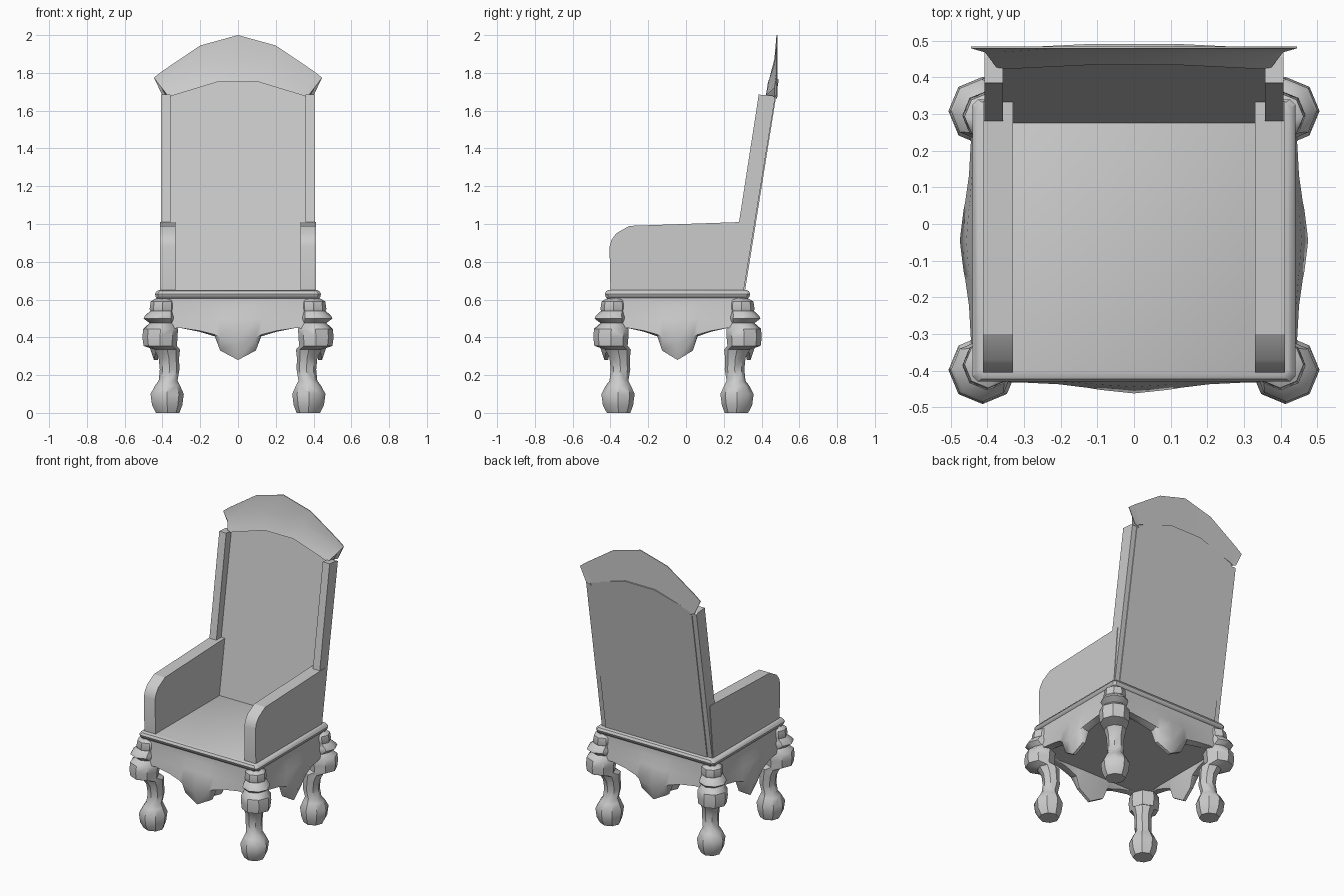
import bpy, bmesh, math
from mathutils import Vector

if "Cube" in bpy.data.objects:
    bpy.data.objects.remove(bpy.data.objects["Cube"])

CY = -0.045  # centre of the seat base in depth


def make(name, verts, faces, smooth=None):
    me = bpy.data.meshes.new(name)
    me.from_pydata([tuple(v) for v in verts], [], faces)
    bm = bmesh.new()
    bm.from_mesh(me)
    bmesh.ops.remove_doubles(bm, verts=bm.verts, dist=0.0005)
    bmesh.ops.recalc_face_normals(bm, faces=bm.faces)
    bm.to_mesh(me)
    bm.free()
    ob = bpy.data.objects.new(name, me)
    bpy.context.collection.objects.link(ob)
    if smooth:
        bpy.ops.object.select_all(action='DESELECT')
        ob.select_set(True)
        bpy.context.view_layer.objects.active = ob
        bpy.ops.object.shade_smooth_by_angle(angle=math.radians(smooth))
    return ob


def loft(name, rings, cyclic=True, caps=True, smooth=None):
    n = len(rings[0])
    verts = [v for r in rings for v in r]
    faces = []
    for i in range(len(rings) - 1):
        for j in range(n if cyclic else n - 1):
            k = (j + 1) % n
            faces.append((i * n + j, i * n + k, (i + 1) * n + k, (i + 1) * n + j))
    if caps:
        faces += [tuple(range(n)), tuple(range((len(rings) - 1) * n, len(rings) * n))]
    return make(name, verts, faces, smooth)


def side_slab(name, profile, x0, x1, smooth=None):
    """Extrude a (y, z) profile along x."""
    return loft(name, [[(x, y, z) for y, z in profile] for x in (x0, x1)], smooth=smooth)


def rect_ring(hx, hy, z, c=0.015):
    """Rectangle with clipped corners."""
    pts = [(hx, -hy + c), (hx, hy - c), (hx - c, hy), (-hx + c, hy),
           (-hx, hy - c), (-hx, -hy + c), (-hx + c, -hy), (hx - c, -hy)]
    return [(x, y + CY, z) for x, y in pts]


# Seat with rounded moulding, and the solid base under it
loft("seat", [rect_ring(0.425, 0.37, 0.605), rect_ring(0.435, 0.38, 0.613),
              rect_ring(0.44, 0.385, 0.63), rect_ring(0.43, 0.377, 0.645),
              rect_ring(0.42, 0.367, 0.65)], smooth=35)
loft("seat_base", [rect_ring(0.40, 0.345, 0.45), rect_ring(0.42, 0.36, 0.608)])

# Arms and upright wings, one pair each
arm = [(-0.40, 0.645), (-0.405, 0.88), (-0.395, 0.915), (-0.37, 0.95), (-0.30, 0.99),
       (0.28, 1.01), (0.335, 1.01), (0.30, 0.645)]
wing = [(0.225, 0.645), (0.28, 1.005), (0.385, 1.685), (0.455, 1.68), (0.472, 1.67), (0.305, 0.645)]
for s, side in ((-1, "left"), (1, "right")):
    side_slab(side + "_arm", arm, s * 0.33, s * 0.412, smooth=25)
    side_slab(side + "_wing", wing, s * 0.357, s * 0.408)

# Leaning back panel with a shallow arched top
arch = [(-0.375, 0.65), (-0.375, 1.685), (-0.11, 1.765), (0.11, 1.765), (0.375, 1.685), (0.375, 0.65)]


def lean(z, y0):
    return y0 + (z - 0.65) * 0.16


loft("back_panel", [[(x, lean(z, y0), z) for x, z in arch] for y0 in (0.275, 0.313)])

# Crest: a flared shell rising from the arch to a thin peaked edge
half_out = [(0.40, 1.68), (0.445, 1.775), (0.40, 1.81), (0.20, 1.945)]
half_arch = [(0.365, 1.675), (0.375, 1.683), (0.36, 1.695), (0.11, 1.77)]
outline = [(-x, z) for x, z in half_out] + [(0, 2.0)] + half_out[::-1]
inner = [(-x, z) for x, z in half_arch] + [(0, 1.77)] + half_arch[::-1]
lip = [(x * 0.985, lean(z, 0.255), z - 0.018) for x, z in inner]
front = [(x, lean(z, 0.262), z) for x, z in inner]
mid = [(a + (c - a) * 0.45, 0.468, b + (d - b) * 0.45) for (a, b), (c, d) in zip(inner, outline)]
edge = [(x, 0.479, z) for x, z in outline]
rear = [(x, 0.484, z) for x, z in outline]
rear_low = [(x, 0.482, z - 0.01) for x, z in inner]
loft("crest", [[r[i] for r in (lip, front, mid, edge, rear, rear_low)] for i in range(9)], smooth=30)

# Scalloped apron on each side: bulging face, dipped edge and a pendant tucked below it
# (position along side, edge height, pendant height, bulge)
half = [(1.0, 0.44, 0.45, 0.015), (0.75, 0.45, 0.45, 0.015), (0.50, 0.435, 0.43, 0.02),
        (0.30, 0.415, 0.405, 0.03), (0.23, 0.40, 0.33, 0.035)]
stations = half + [(0, 0.37, 0.28, 0.045)] + [(-u, a, b, c) for u, a, b, c in half[::-1]]


def apron(name, direction, hl, dist):
    d = Vector(direction)
    t = Vector((-d.y, d.x, 0))
    c = Vector((0, CY, 0))
    rings = []
    for u, ze, zp, b in stations:
        prof = [(0.0, 0.608), (0.002, 0.56), (b * 0.6, 0.50), (b, ze),
                (b - 0.03, zp), (b - 0.05, zp), (-0.04, 0.452), (-0.04, 0.608)]
        rings.append([c + t * (u * hl) + d * (dist + o) + Vector((0, 0, z)) for o, z in prof])
    loft(name, rings, smooth=40)


apron("front_apron", (0, -1, 0), 0.41, 0.372)
apron("back_apron", (0, 1, 0), 0.41, 0.372)
apron("right_apron", (1, 0, 0), 0.355, 0.43)
apron("left_apron", (-1, 0, 0), 0.355, 0.43)

# Curved legs with ball feet: (height, diagonal centre, radius)
leg = [(0.0, 0.372, 0.062), (0.04, 0.375, 0.08), (0.10, 0.375, 0.088), (0.145, 0.373, 0.066),
       (0.17, 0.37, 0.05), (0.23, 0.362, 0.052), (0.29, 0.366, 0.054), (0.335, 0.375, 0.068),
       (0.355, 0.412, 0.088), (0.40, 0.413, 0.093), (0.445, 0.41, 0.092), (0.475, 0.40, 0.068),
       (0.50, 0.415, 0.085), (0.515, 0.412, 0.08), (0.54, 0.40, 0.064), (0.55, 0.40, 0.068),
       (0.59, 0.398, 0.064), (0.608, 0.385, 0.045)]
for sx, xn in ((-1, "left"), (1, "right")):
    for sy, yn in ((-1, "front"), (1, "back")):
        rings = []
        for z, c, r in leg:
            rings.append([(sx * (c + r * math.cos(a)), CY + sy * (c - 0.06 + r * math.sin(a)), z)
                          for a in [math.tau * k / 8 for k in range(8)]])
        loft(f"{yn}_{xn}_leg", rings, smooth=40)
